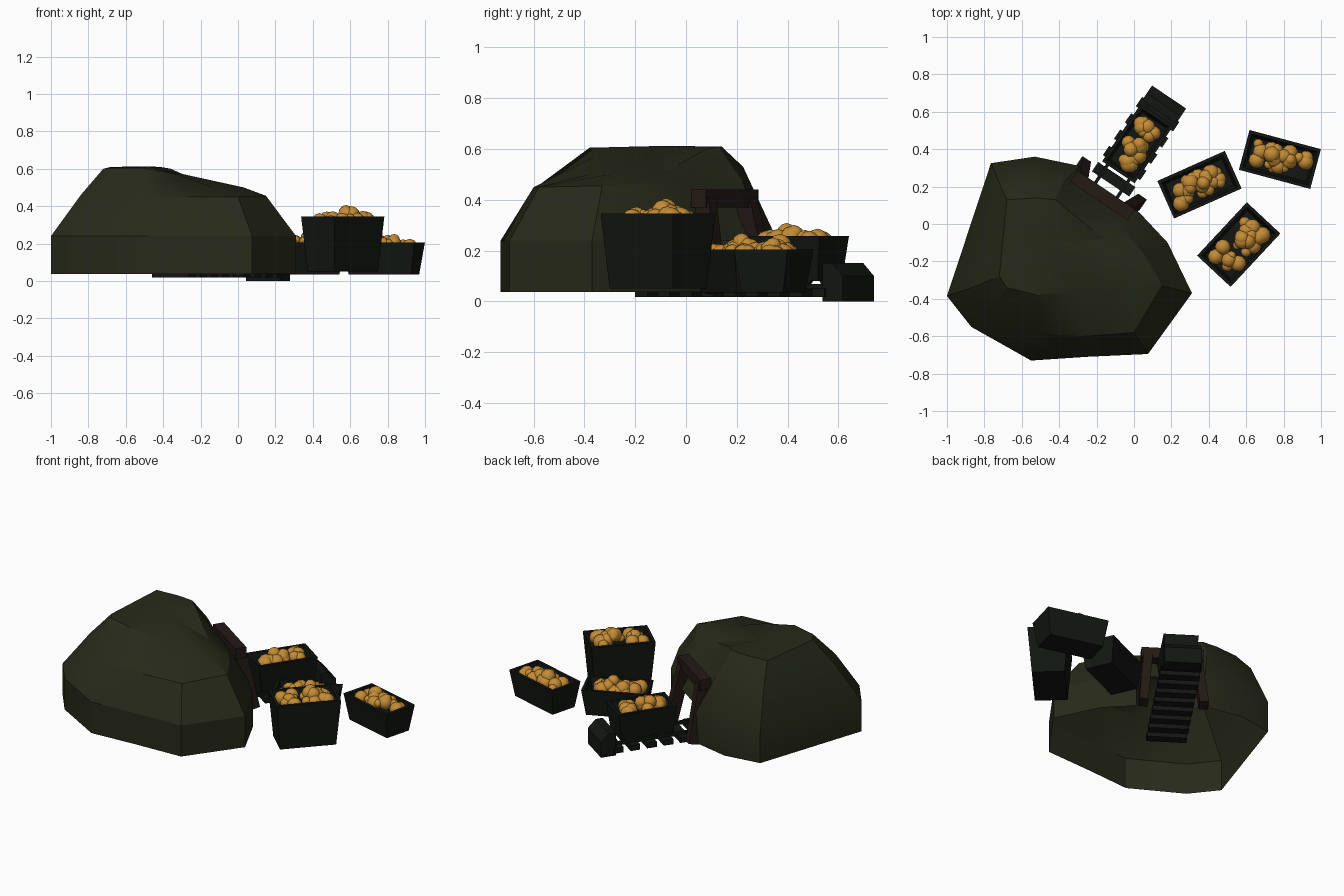
import bpy, bmesh, math, random
from mathutils import Matrix, Vector

if "Cube" in bpy.data.objects:
    bpy.data.objects.remove(bpy.data.objects["Cube"])

random.seed(4)


def material(name, rgb):
    m = bpy.data.materials.new(name)
    m.diffuse_color = (*rgb, 1)
    m.use_nodes = True
    m.node_tree.nodes["Principled BSDF"].inputs["Base Color"].default_value = m.diffuse_color
    return m


ROCK = material("mossy_rock", (0.02, 0.023, 0.010))
IRON = material("dark_iron", (0.006, 0.008, 0.006))
WOOD = material("dark_wood", (0.017, 0.010, 0.007))
GOLD = material("gold", (0.55, 0.26, 0.035))


def finish(bm, name, mat, angle=None):
    bmesh.ops.recalc_face_normals(bm, faces=bm.faces)
    me = bpy.data.meshes.new(name)
    bm.to_mesh(me)
    bm.free()
    me.materials.append(mat)
    ob = bpy.data.objects.new(name, me)
    bpy.context.collection.objects.link(ob)
    if angle:
        bpy.ops.object.select_all(action='DESELECT')
        ob.select_set(True)
        bpy.context.view_layer.objects.active = ob
        bpy.ops.object.shade_smooth_by_angle(angle=math.radians(angle))
    return ob


def place(x, y, z, deg):
    return Matrix.Translation((x, y, z)) @ Matrix.Rotation(math.radians(deg), 4, 'Z')


def loft(bm, rings, skip=()):
    """Bridge closed rings of equal length; skip holds (ring, segment) openings."""
    vs = [[bm.verts.new(p) for p in r] for r in rings]
    n = len(rings[0])
    for i in range(len(vs) - 1):
        for j in range(n):
            if (i, j) not in skip:
                k = (j + 1) % n
                bm.faces.new((vs[i][j], vs[i][k], vs[i + 1][k], vs[i + 1][j]))
    return vs


def rect(l, w, z, m):
    return [m @ Vector((sx * l / 2, sy * w / 2, z))
            for sx, sy in ((-1, -1), (1, -1), (1, 1), (-1, 1))]


def box(bm, m, size, center):
    bmesh.ops.create_cube(bm, size=1, matrix=m @ Matrix.Translation(center)
                          @ Matrix.Diagonal((*size, 1)))


def beam(bm, a, b, w, d, side):
    """Square timber from a to b, with its width along side."""
    a, b = Vector(a), Vector(b)
    z = (b - a).normalized()
    x = side - z * side.dot(z)
    x.normalize()
    y = z.cross(x)
    rot = Matrix((x, y, z)).transposed().to_4x4()
    box(bm, Matrix.Translation((a + b) / 2) @ rot, (w, d, (b - a).length), (0, 0, 0))


def crate(name, m, l, w, h, taper):
    """Tapered open box with a thick rim."""
    bm = bmesh.new()
    t = 0.035
    vs = loft(bm, [rect(l - taper, w - taper, 0, m), rect(l, w, h, m),
                   rect(l - t, w - t, h, m), rect(l - t - .03, w - t - .03, h - .1, m)])
    bm.faces.new(vs[0])
    bm.faces.new(vs[-1])
    finish(bm, name, IRON)


def nuggets(name, m, l, w, h, count=26):
    """Heap of round gold lumps, highest in the middle."""
    bm = bmesh.new()
    for i in range(count):
        u, v = random.uniform(-1, 1), random.uniform(-1, 1)
        r = random.uniform(.024, .046)
        z = h - .025 + .055 * (1 - max(abs(u), abs(v))) * random.uniform(.3, 1.2)
        p = Vector((u * (l / 2 - .06), v * (w / 2 - .055), z))
        bmesh.ops.create_icosphere(bm, subdivisions=2, radius=r,
                                   matrix=m @ Matrix.Translation(p))
    finish(bm, name, GOLD, 40)


# hill: open-bottomed rock shell with a mine opening
base = [(-1, -.385), (-.87, -.55), (-.55, -.73), (-.25, -.71), (.075, -.695), (.31, -.37),
        (.18, -.10), (.03, .06), (-.25, .24), (-.29, .31), (-.53, .36), (-.765, .325)]
shoulder = [(-.84, -.33, .46), (-.76, -.46, .45), (-.5, -.59, .45), (-.25, -.60, .45),
            (0, -.58, .45), (.15, -.33, .455), (.06, -.17, .46), (-.08, 0, .45),
            (-.30, .14, .46), (-.38, .22, .48), (-.53, .225, .53), (-.72, .22, .5)]
crown = [(-.72, -.28, .60), (-.68, -.34, .605), (-.52, -.38, .605), (-.32, -.36, .57),
         (-.13, -.38, .50), (.03, -.30, .50), (0, -.20, .50), (-.16, -.08, .51),
         (-.36, .08, .60), (-.42, .13, .61), (-.52, .14, .61), (-.68, .13, .61)]
bm = bmesh.new()
vs = loft(bm, [[(x, y, .037) for x, y in base], [(x, y, .24) for x, y in base],
               shoulder, crown], skip={(0, 7)})
peak = bm.verts.new((-.48, -.1, .612))
for j in range(12):
    bm.faces.new((vs[3][j], vs[3][(j + 1) % 12], peak))
finish(bm, "hill", ROCK, 25)

# track frame: local x runs out of the mine, origin under the cart
T = place(.02, .43, 0, 56)
side = (T.to_3x3() @ Vector((0, 1, 0)))

# mine entrance frame leaning on the slope
bm = bmesh.new()
for s in (-1, 1):
    beam(bm, T @ Vector((-.255, s * .18, .035)), T @ Vector((-.33, s * .145, .40)),
         .055, .07, side)
beam(bm, T @ Vector((-.335, -.185, .405)), T @ Vector((-.335, .185, .405)),
     .07, .07, Vector((0, 0, 1)))
finish(bm, "entrance_frame", WOOD)

# sleepers
bm = bmesh.new()
for i in range(9):
    box(bm, T, (.06, .24, .035), (-.65 + i * .105, 0, .035))
finish(bm, "sleepers", IRON)

# rails
bm = bmesh.new()
for s in (-1, 1):
    box(bm, T, (.92, .018, .02), (-.23, s * .07, .058))
finish(bm, "rails", IRON)

# end stop with a chamfered outer edge
bm = bmesh.new()
prof = [(.205, 0), (.30, 0), (.30, .10), (.25, .15), (.205, .15)]
vs = loft(bm, [[T @ Vector((x, y, z)) for x, z in prof] for y in (-.11, .11)])
bm.faces.new(vs[0])
bm.faces.new(vs[1])
finish(bm, "end_stop", IRON)

# mine cart with wheels
cart = place(.02, .43, .08, 56)
crate("cart_body", cart, .37, .21, .177, .04)
bm = bmesh.new()
for sx in (-1, 1):
    for sy in (-1, 1):
        bmesh.ops.create_cone(bm, cap_ends=True, segments=10, radius1=.028, radius2=.028,
                              depth=.02, matrix=T @ Matrix.Translation((sx * .1, sy * .07, .09))
                              @ Matrix.Rotation(math.pi / 2, 4, 'X'))
finish(bm, "cart_wheels", IRON)
nuggets("cart_gold", cart, .37, .21, .177)

# loose crates: x, y, z, angle, length, width, height
for name, x, y, z, deg, l, w, h in (("tall_crate", .56, -.11, .05, 47, .39, .245, .295),
                                    ("near_crate", .35, .21, .035, 24, .395, .22, .17),
                                    ("far_crate", .78, .345, .035, -15, .395, .22, .17)):
    m = place(x, y, z, deg)
    crate(name, m, l, w, h, .05)
    nuggets(name + "_gold", m, l, w, h)
